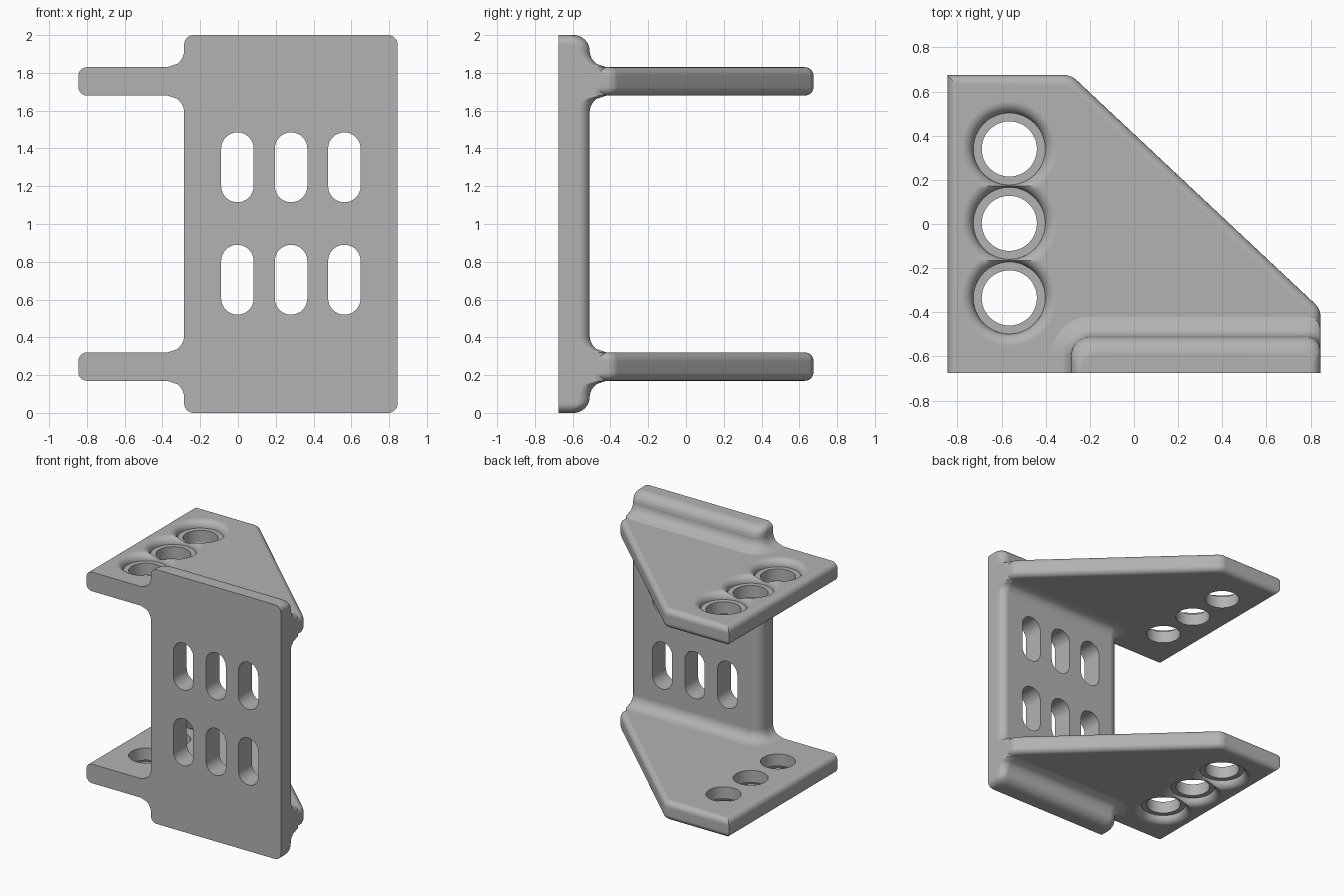
import bpy, bmesh
from math import sin, cos, pi, sqrt, radians
from mathutils import Matrix

if "Cube" in bpy.data.objects:
    bpy.data.objects.remove(bpy.data.objects["Cube"])

LEFT, RIGHT, FRONT, BACK = -0.285, 0.845, -0.675, -0.51
Z_LOW, Z_HIGH = 1.68, 1.83          # upper flange
FILLET, END_R, CORNER_R = 0.09, 0.085, 0.05
STEPS = 8

metal = bpy.data.materials.new("plain grey")
metal.use_nodes = True
GREY = (0.45, 0.45, 0.45, 1)
metal.diffuse_color = GREY
metal.node_tree.nodes["Principled BSDF"].inputs["Base Color"].default_value = GREY


def make_object(name, bm):
    bmesh.ops.recalc_face_normals(bm, faces=bm.faces)
    mesh = bpy.data.meshes.new(name)
    bm.to_mesh(mesh)
    bm.free()
    mesh.materials.append(metal)
    obj = bpy.data.objects.new(name, mesh)
    bpy.context.collection.objects.link(obj)
    return obj


def loft(name, loops):
    """Solid skinned over loops with equal point counts."""
    bm = bmesh.new()
    rings = [[bm.verts.new(p) for p in loop] for loop in loops]
    n = len(rings[0])
    for a, b in zip(rings, rings[1:]):
        for i in range(n):
            j = (i + 1) % n
            bm.faces.new((a[i], a[j], b[j], b[i]))
    bm.faces.new(rings[0])
    bm.faces.new(rings[-1])
    return make_object(name, bm)


def combine(target, others, operation):
    """Apply booleans and remove the operands."""
    for other in others:
        other.hide_render = True
        mod = target.modifiers.new("cut", "BOOLEAN")
        mod.operation, mod.solver, mod.object = operation, "EXACT", other
    bpy.context.view_layer.update()
    graph = bpy.context.evaluated_depsgraph_get()
    mesh = bpy.data.meshes.new_from_object(target.evaluated_get(graph))
    target.modifiers.clear()
    target.data = mesh
    for other in others:
        bpy.data.objects.remove(other)


def round_inset(t, r):
    return r - sqrt(max(0, r * r - (r - t) ** 2)) if t < r else 0


# Back plate: rounded ends, with flared fillets where the flanges join
def flare(t):
    lo, hi = 2 - Z_HIGH, 2 - Z_LOW
    gap = max(lo - t, t - hi, 0)
    return round_inset(gap, FILLET)


def plate_loop(z):
    t = min(z, 2 - z)
    d, side = flare(t), round_inset(t, CORNER_R)
    left, right = LEFT - d + side, RIGHT - side
    back = BACK + d - round_inset(t, END_R)
    loop = [(right, FRONT, z)]
    for cx, r, start in ((right - 0.06, 0.06, 0), (left + END_R + d, END_R + d, pi / 2)):
        r = min(r, back - FRONT - 0.005)
        cx = right - r if start == 0 else left + r
        for i in range(STEPS + 1):
            a = start + i * pi / 2 / STEPS
            loop.append((cx + r * cos(a), back - r + r * sin(a), z))
    loop.append((left, FRONT, z))
    return loop


arc = [1 - cos(i * pi / 2 / STEPS) for i in range(STEPS + 1)]
heights = {round(END_R * a, 4) for a in arc}
heights |= {round(CORNER_R * a, 4) for a in arc}
heights |= {round(2 - Z_HIGH - FILLET * (1 - a), 4) for a in arc}
heights |= {round(2 - Z_LOW + FILLET * (1 - a), 4) for a in arc}
heights |= {round(2 - h, 4) for h in heights}
bracket = loft("mounting_bracket", [plate_loop(z) for z in sorted(heights)])


# Flange: tapered slab with rounded rims, sharp along the front
def make_flange():
    outline = [(-0.845, FRONT), (RIGHT, FRONT), (RIGHT, -0.385),
               (-0.285, 0.675), (-0.845, 0.675)]
    bm = bmesh.new()
    base = bm.faces.new([bm.verts.new((x, y, Z_LOW)) for x, y in outline])
    top = bmesh.ops.extrude_face_region(bm, geom=[base])["geom"]
    bmesh.ops.translate(bm, vec=(0, 0, Z_HIGH - Z_LOW),
                        verts=[v for v in top if isinstance(v, bmesh.types.BMVert)])
    bmesh.ops.recalc_face_normals(bm, faces=bm.faces)

    def is_upright(e):
        return abs(e.verts[0].co.z - e.verts[1].co.z) > 0.01

    blunt = [e for e in bm.edges if is_upright(e)
             and e.verts[0].co.y > -0.6 and e.verts[0].co.x > -0.8]
    bmesh.ops.bevel(bm, geom=blunt, offset=0.03, segments=4, profile=0.5, affect="EDGES")
    rims = [e for e in bm.edges if not is_upright(e)
            and max(v.co.y for v in e.verts) > FRONT + 0.01]
    bmesh.ops.bevel(bm, geom=rims, offset=0.045, segments=6, profile=0.5, affect="EDGES")
    return make_object("flange", bm)


# Bolt hole cutter: through hole, flat seat and rounded lip
def hole_cutter(y):
    lip, seat, bore = 0.055, 0.163, 0.125
    profile = [(bore, Z_LOW - 0.1), (bore, Z_HIGH - lip), (seat, Z_HIGH - lip)]
    for i in range(1, STEPS + 1):
        a = i * pi / 2 / STEPS
        profile.append((seat + lip * (1 - cos(a)), Z_HIGH - lip + lip * sin(a)))
    profile.append((seat + lip, Z_HIGH + 0.1))
    ring = [2 * pi * i / 48 for i in range(48)]
    return loft("hole_cutter", [[(-0.565 + r * cos(a), y + r * sin(a), z) for a in ring]
                                for r, z in profile])


upper = make_flange()
for y in (0.34, 0.003, -0.335):
    combine(upper, [hole_cutter(y)], "DIFFERENCE")

# Lower flange is the upper one mirrored
lower = bpy.data.objects.new("lower_flange", upper.data.copy())
bpy.context.collection.objects.link(lower)
lower.data.transform(Matrix.Translation((0, 0, 2)) @ Matrix.Scale(-1, 4, (0, 0, 1)))
lower.data.flip_normals()
combine(bracket, [upper, lower], "UNION")


# Upright slots through the plate
def slot_cutter(x, z):
    r, half = 0.086, 0.099
    loop = []
    for start, shift in ((0, half), (pi, -half)):
        for i in range(17):
            a = start + i * pi / 16
            loop.append((x + r * cos(a), z + shift + r * sin(a)))
    return loft("slot_cutter", [[(px, y, pz) for px, pz in loop] for y in (-0.8, -0.4)])


combine(bracket, [slot_cutter(x, z) for x in (-0.003, 0.281, 0.563) for z in (0.705, 1.3)],
        "DIFFERENCE")

# Smooth shading with crisp edges
bpy.ops.object.select_all(action="DESELECT")
bracket.select_set(True)
bpy.context.view_layer.objects.active = bracket
bpy.ops.object.shade_smooth_by_angle(angle=radians(30))
weighted = bracket.modifiers.new("even_normals", "WEIGHTED_NORMAL")
weighted.keep_sharp = True
